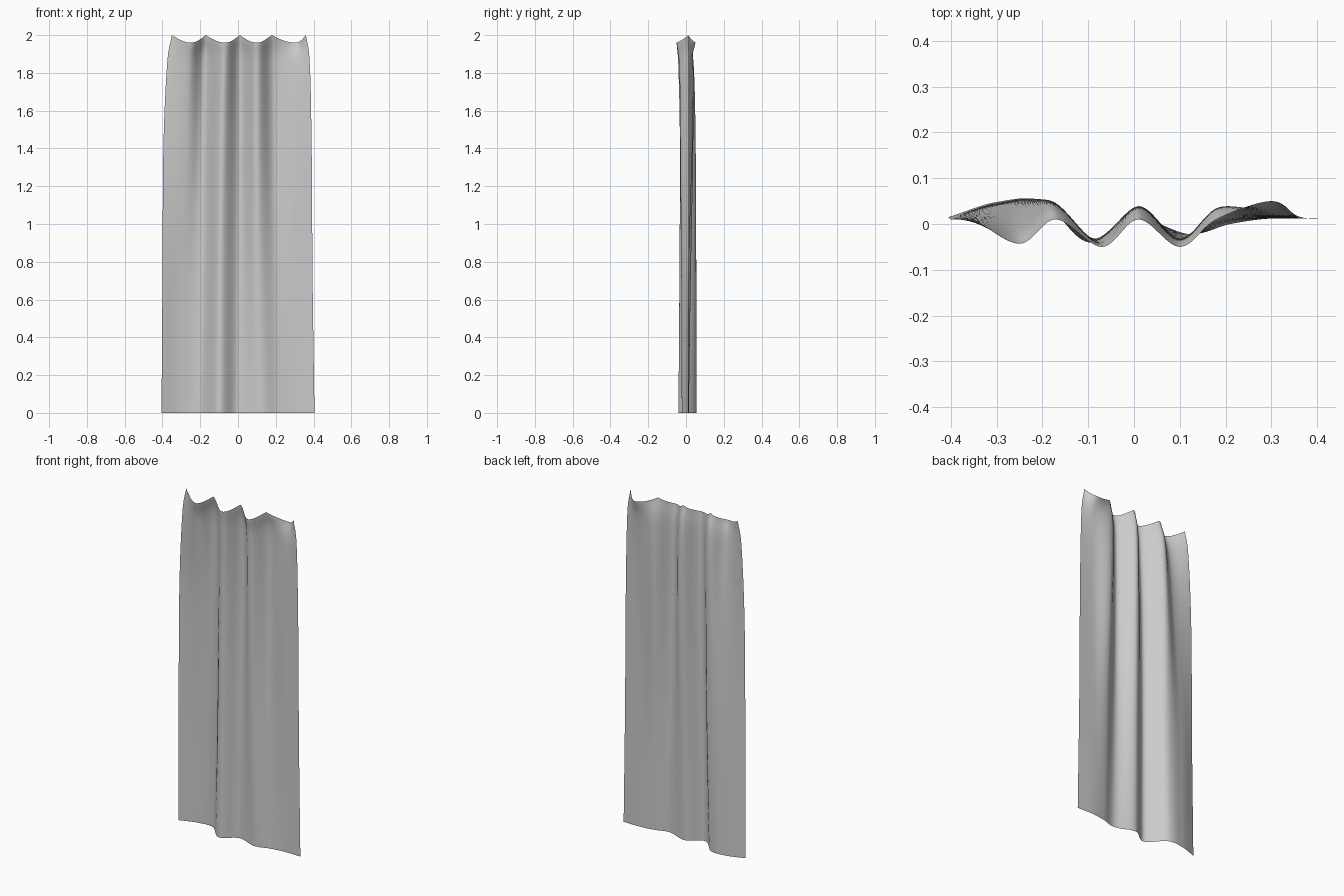
import bpy
import math
from mathutils import Vector

default_cube = bpy.data.objects.get("Cube")
if default_cube:
    bpy.data.objects.remove(default_cube, do_unlink=True)

# Fold lines across the cloth, in hundredths, from hem to hooks: height, then x and y.
# Even entries hang from the hooks, odd entries sag between them.
SECTIONS = [
    (0, [(-40.5, 1.5), (-30, 4.8), (-20, 4.8), (-10, -4), (0, 1.5),
         (12, -2.2), (21, 0), (30, 1.2), (40.5, 1.1)]),
    (70, [(-40, 1), (-30, 4), (-18.5, 5), (-9.5, -3.5), (0.5, 2.5),
          (10.5, -2.5), (20, 1), (29, 1.2), (39.5, 1.2)]),
    (140, [(-39.5, 1), (-27, 2), (-18, 5), (-8.5, -3.2), (1, 3.8),
           (10, -3), (19, 3.2), (29, 1.5), (39, 1.2)]),
    (185, [(-37.5, 1), (-26, -1.5), (-17.5, 4), (-7.5, -4), (1, 3.5),
           (10, -3.5), (18.5, 3.5), (30, 2.5), (38, 1.2)]),
    (200, [(-35, 1), (-25, -4.3), (-17, 1), (-7, -5), (1, 1),
           (10, -5), (18, 1), (30, 5), (36, 1.2)]),
]
ACROSS, UP = 12, 14      # subdivisions per span
SAG = 0.04               # depth of the scallops between hooks


def spline(points, steps):
    """Smooth curve through all points, as evenly stepped samples."""
    ends = [2 * points[0] - points[1]] + points + [2 * points[-1] - points[-2]]
    samples = []
    for a, b, c, d in zip(ends, ends[1:], ends[2:], ends[3:]):
        for i in range(steps):
            t = i / steps
            samples.append(b + (c - a) * t / 2
                           + (a - 2.5 * b + 2 * c - d / 2) * t ** 2
                           + (1.5 * (b - c) + (d - a) / 2) * t ** 3)
    return samples + [points[-1]]


# Loft the sections into one sheet
rows = [spline([Vector((x, y, z)) / 100 for x, y in line], ACROSS)
        for z, line in SECTIONS]
columns = [spline(list(column), UP) for column in zip(*rows)]

# Scallop the upper edge between the hooks
for i, column in enumerate(columns):
    dip = SAG * abs(math.sin(math.pi * i / (2 * ACROSS)))
    for point in column:
        point.z -= dip * max(point.z / 2, 0) ** 4

height = len(columns[0])
verts = [point for column in columns for point in column]
faces = [(i * height + j, (i + 1) * height + j,
          (i + 1) * height + j + 1, i * height + j + 1)
         for i in range(len(columns) - 1) for j in range(height - 1)]

mesh = bpy.data.meshes.new("curtain")
mesh.from_pydata(verts, [], faces)
curtain = bpy.data.objects.new("curtain", mesh)
bpy.context.collection.objects.link(curtain)
mesh.shade_smooth()

# Plain cloth colour
cloth = bpy.data.materials.new("light_grey_cloth")
cloth.use_nodes = True
colour = (0.6, 0.6, 0.6, 1)
cloth.diffuse_color = colour
cloth.node_tree.nodes["Principled BSDF"].inputs["Base Color"].default_value = colour
mesh.materials.append(cloth)
